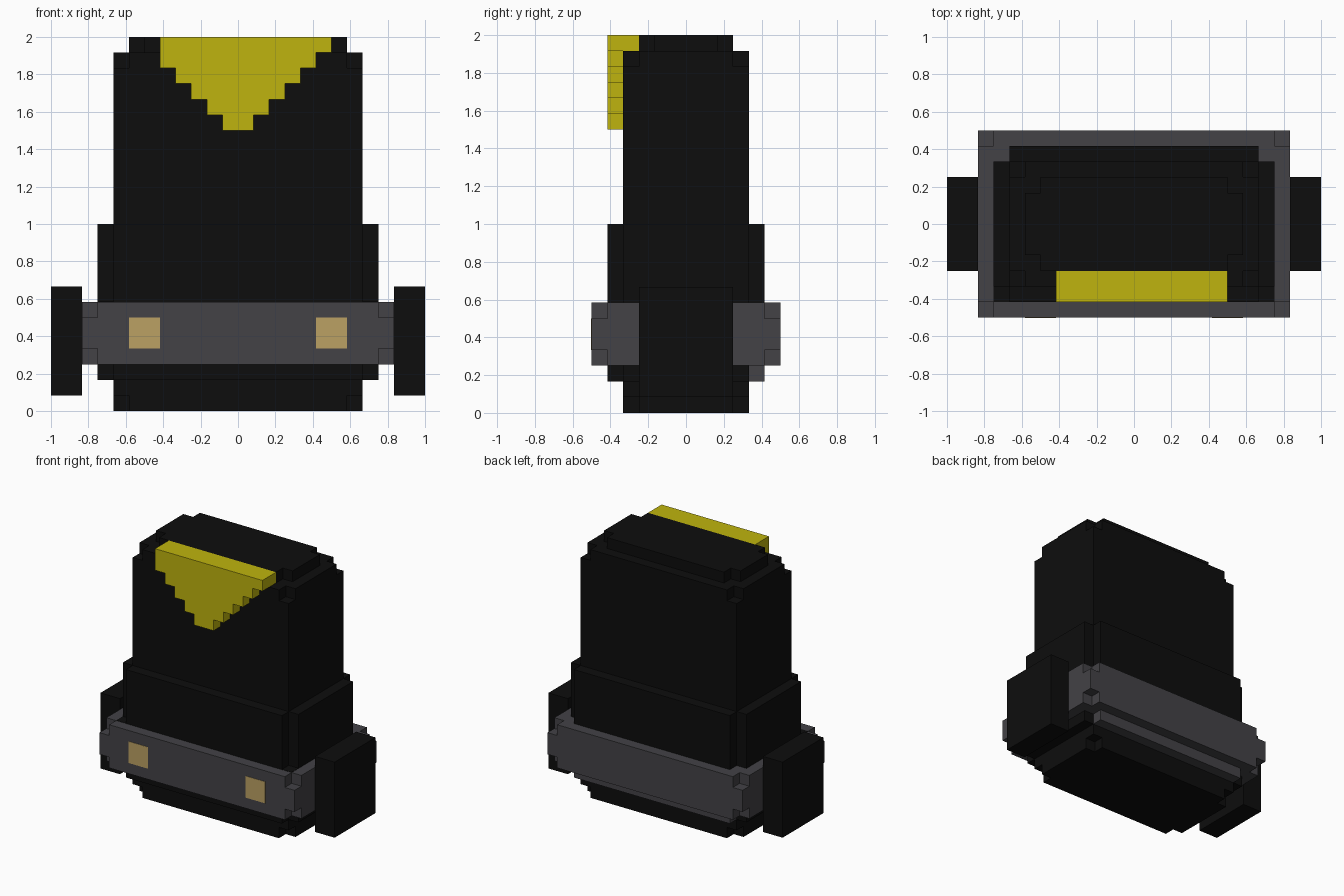
import bpy, bmesh
from mathutils import Vector

U = 1 / 12  # one block of the grid

cube = bpy.data.objects.get("Cube")
if cube:
    bpy.data.objects.remove(cube, do_unlink=True)


def material(name, rgb):
    m = bpy.data.materials.new(name)
    m.use_nodes = True
    m.diffuse_color = (*rgb, 1)
    m.node_tree.nodes["Principled BSDF"].inputs["Base Color"].default_value = (*rgb, 1)
    return m


black = material("black cloth", (0.004, 0.004, 0.004))
grey = material("dark grey belt", (0.056, 0.054, 0.061))
yellow = material("yellow scarf", (0.52, 0.456, 0.0044))
tan = material("tan buckle", (0.50, 0.356, 0.127))


def prism(points, offset):
    """Flat outline in block units plus the vector it is extruded along."""
    return [Vector(p) for p in points], Vector(offset)


def box(x0, x1, y0, y1, z0, z1):
    return prism([(x0, y0, z0), (x1, y0, z0), (x1, y1, z0), (x0, y1, z0)], (0, 0, z1 - z0))


def notched(hx, hy, z0, z1):
    """Slab with one block missing at each upright corner."""
    a, b = hx - 1, hy - 1
    quarter = [(hx, b), (a, b), (a, hy)]
    pts = quarter + [(-x, y) for x, y in reversed(quarter)]
    pts += [(-x, -y) for x, y in quarter] + [(x, -y) for x, y in reversed(quarter)]
    return prism([(x, y, z0) for x, y in pts], (0, 0, z1 - z0))


def part(name, mat, prisms):
    bm = bmesh.new()
    for pts, off in prisms:
        base = [bm.verts.new(p * U) for p in pts]
        top = [bm.verts.new((p + off) * U) for p in pts]
        bm.faces.new(base)
        bm.faces.new(top)
        for i in range(len(base)):
            j = (i + 1) % len(base)
            bm.faces.new((base[i], base[j], top[j], top[i]))
    bmesh.ops.recalc_face_normals(bm, faces=bm.faces)
    mesh = bpy.data.meshes.new(name)
    bm.to_mesh(mesh)
    bm.free()
    mesh.materials.append(mat)
    obj = bpy.data.objects.new(name, mesh)
    bpy.context.collection.objects.link(obj)
    return obj


# Torso with its corners stepped in at the top and bottom
part("torso", black, [
    notched(8, 4, 0, 1),
    box(-8, 8, -4, 4, 1, 22),
    notched(8, 4, 22, 23),
    notched(7, 3, 23, 24),
])

# Jacket hem, wider than the torso, with filled front corners behind the belt
part("jacket_hem", black, [
    notched(9, 5, 3, 12),
    box(-9, 9, -4, 4, 2, 3),
    box(-8, 8, -5, -4, 2, 3),
    box(-9, -8, -5, -4, 3.1, 7.02),
    box(8, 9, -5, -4, 3.1, 7.02),
])
part("rear_hem_trim", grey, [box(-8, 8, 4, 5, 2, 3)])

# Belt with a block missing at the top and bottom of each corner
part("belt", grey, [notched(10, 6, 3, 7), box(-10, 10, -6, 6, 4, 6)])

# Mirrored belt buckles and hip pouches
for side, s in (("left", 1), ("right", -1)):
    x0, x1 = sorted((5 * s, 7 * s))
    part(side + "_buckle", tan, [box(x0, x1, -6.03, -5.99, 4, 6)])
    x0, x1 = sorted((10 * s, 12 * s))
    part(side + "_pouch", black, [box(x0, x1, -3, 3, 1, 8)])

# Stepped triangular scarf on the chest, folded over the front of the top
left, right = [], []
for i in range(6):
    for z in (18 + i, 19 + i):
        right.append((i + 1, -5, z))
        if i < 5:
            left.append((-i - 1, -5, z if z < 23 else 24))
part("scarf", yellow, [
    prism(right + left[::-1], (0, 1, 0)),
    box(-5, 6, -4, -3, 23, 24),
])
